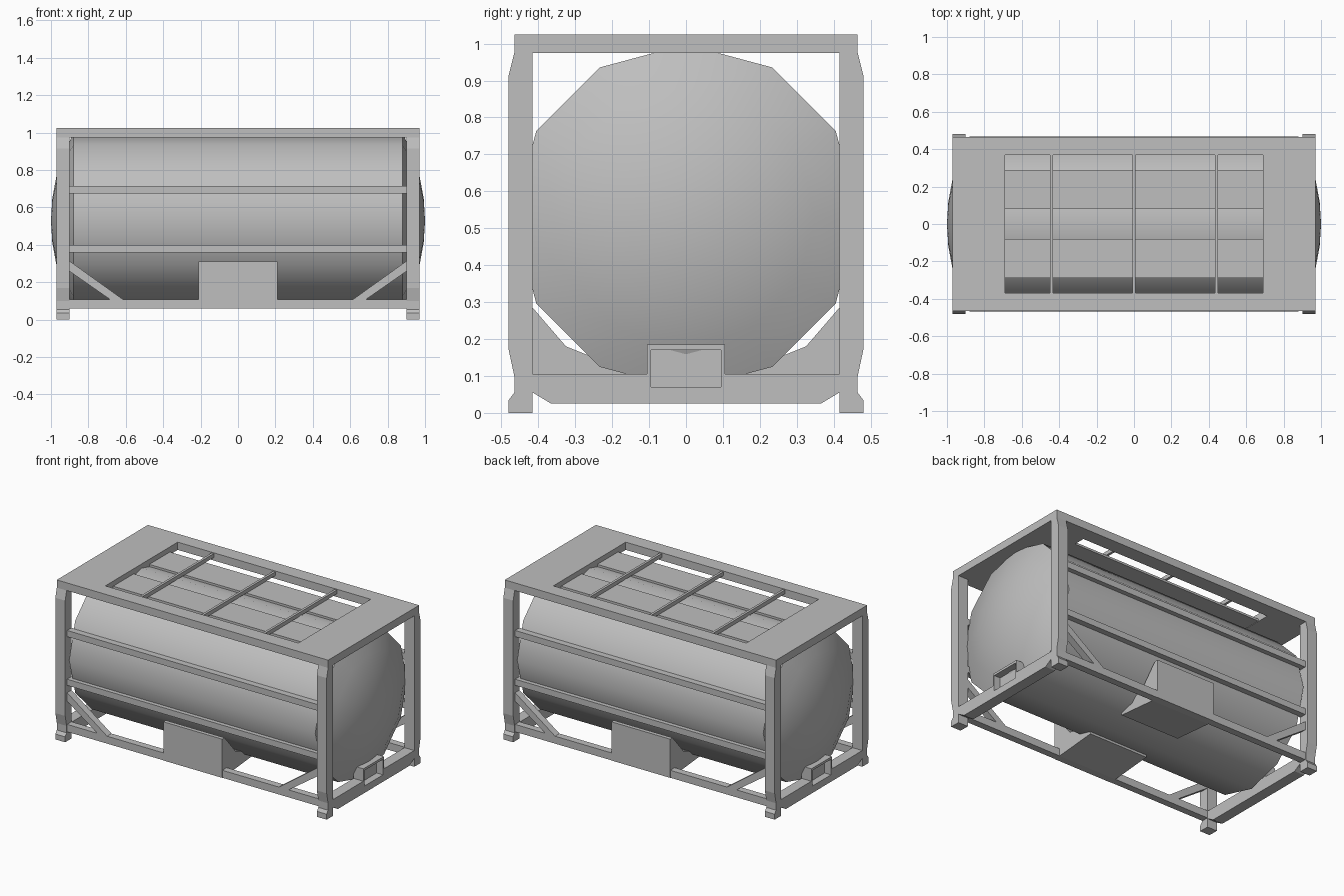
import bpy, bmesh, math
from mathutils import Matrix

cube = bpy.data.objects.get("Cube")
if cube:
    bpy.data.objects.remove(cube, do_unlink=True)

# One plain painted-metal colour
GREY = (0.52, 0.52, 0.52, 1.0)
paint = bpy.data.materials.new("grey_paint")
paint.use_nodes = True
paint.diffuse_color = GREY
paint.node_tree.nodes["Principled BSDF"].inputs["Base Color"].default_value = GREY

SIDES = ((1, "left"), (-1, "right"))
ENDS = ((-1, "front_half"), (1, "back_half"))


def finish(name, bm):
    bmesh.ops.recalc_face_normals(bm, faces=bm.faces[:])
    mesh = bpy.data.meshes.new(name)
    bm.to_mesh(mesh)
    bm.free()
    mesh.materials.append(paint)
    obj = bpy.data.objects.new(name, mesh)
    bpy.context.collection.objects.link(obj)
    return obj


def box(name, x, y, z):
    bm = bmesh.new()
    bmesh.ops.create_cube(bm, size=1)
    for v in bm.verts:
        for i, (lo, hi) in enumerate((x, y, z)):
            v.co[i] = hi if v.co[i] > 0 else lo
    return finish(name, bm)


def prism(name, outline, lo, hi, axis):
    """Extrude an outline along x (outline in y, z) or along y (outline in x, z)."""
    bm = bmesh.new()
    place = (lambda p, d: (d, p[0], p[1])) if axis == "x" else (lambda p, d: (p[0], d, p[1]))
    face = bm.faces.new([bm.verts.new(place(p, lo)) for p in outline])
    moved = bmesh.ops.extrude_face_region(bm, geom=[face])["geom"]
    shift = place((0, 0), hi - lo)
    bmesh.ops.translate(bm, vec=shift, verts=[g for g in moved if isinstance(g, bmesh.types.BMVert)])
    return finish(name, bm)


def mirrored(outline, s):
    return [(a * s, b) for a, b in outline]


# Tank: twelve-sided barrel with shallow domed ends
RADIUS, MID_Z, BODY, BULGE = 0.468, 0.53, 0.88, 0.12
dome_r = (RADIUS ** 2 + BULGE ** 2) / (2 * BULGE)
cap = [(BODY + BULGE - dome_r + math.sqrt(dome_r ** 2 - (RADIUS * t) ** 2), RADIUS * t)
       for t in (0, 0.25, 0.5, 0.75, 1)]
profile = [(-x, r) for x, r in cap] + cap[::-1]
bm = bmesh.new()
verts = [bm.verts.new((x, 0, MID_Z + r)) for x, r in profile]
edges = [bm.edges.new(pair) for pair in zip(verts, verts[1:])]
bmesh.ops.spin(bm, geom=verts + edges, cent=(0, 0, MID_Z), axis=(1, 0, 0),
               angle=math.tau, steps=12, use_merge=True)
bmesh.ops.remove_doubles(bm, verts=bm.verts[:], dist=0.0005)
tank = finish("tank", bm)
bpy.ops.object.select_all(action="DESELECT")
tank.select_set(True)
bpy.context.view_layer.objects.active = tank
bpy.ops.object.shade_smooth_by_angle(angle=math.radians(40))

# Outlines of the repeated parts
IN, OUT, TIP, POST = 0.415, 0.465, 0.97, 0.90
post = [(IN, 0), (0.48, 0), (0.48, 0.035), (OUT, 0.055), (OUT, 0.10), (0.48, 0.17),
        (0.48, 0.915), (OUT, 0.975), (OUT, 1.024), (IN, 1.024)]
half_beam = [(0.365, 0.025), (IN, 0.055), (IN, 0.105), (0.095, 0.105), (0.095, 0.07)]
beam = half_beam + mirrored(half_beam, -1)[::-1]
half_hood = [(0.095, 0.105), (0.105, 0.105), (0.105, 0.185)]
hood = [(0.095, 0.17)] + half_hood + mirrored(half_hood, -1)[::-1] + [(-0.095, 0.17)]
strut = [(0.91, 0.32), (0.91, 0.265), (0.68, 0.105), (0.61, 0.105)]
saddle = [(0.462, 0.06), (0.462, 0.31), (0.437, 0.31), (0.325, 0.18), (0.25, 0.15),
          (0.14, 0.10), (0.14, 0.085), (IN, 0.06)]

# End frames: posts, lower beam, and a recessed hood in the middle
for e, end in ENDS:
    lo, hi = sorted((e * POST, e * TIP))
    for s, side in SIDES:
        prism(f"{end}_{side}_post", mirrored(post, s), lo, hi, "x")
    prism(f"{end}_lower_beam", beam, lo, hi, "x")
    prism(f"{end}_hood", hood, lo, hi, "x")
    box(f"{end}_hood_back", sorted((e * 0.90, e * 0.925)), (-0.1, 0.1), (0.065, 0.18))
    box(f"{end}_roof_plate", sorted((e * 0.69, e * TIP)), (-OUT, OUT), (0.975, 1.025))

# Side frames: rails, diagonal struts, saddles and roof edges
for s, side in SIDES:
    depth = sorted((s * IN, s * 0.46))
    for label, z in (("bottom", (0.06, 0.108)), ("lower", (0.36, 0.40)), ("upper", (0.675, 0.715))):
        box(f"{side}_{label}_rail", (-POST, POST), depth, z)
    for e, end in ENDS:
        prism(f"{end}_{side}_strut", mirrored(strut, e), *depth, "y")
    prism(f"{side}_saddle", mirrored(saddle, s), -0.21, 0.21, "x")
    box(f"{side}_roof_edge", (-0.69, 0.69), sorted((s * 0.37, s * OUT)), (0.975, 1.025))
    box(f"{side}_walkway", (-0.69, 0.69), sorted((s * 0.08, s * 0.29)), (0.978, 0.992))

# Thin cross bars over the roof opening
for i, x in enumerate((-0.44, 0, 0.44)):
    box(f"roof_bar_{i + 1}", (x - 0.008, x + 0.008), (-0.37, 0.37), (0.995, 1.02))
